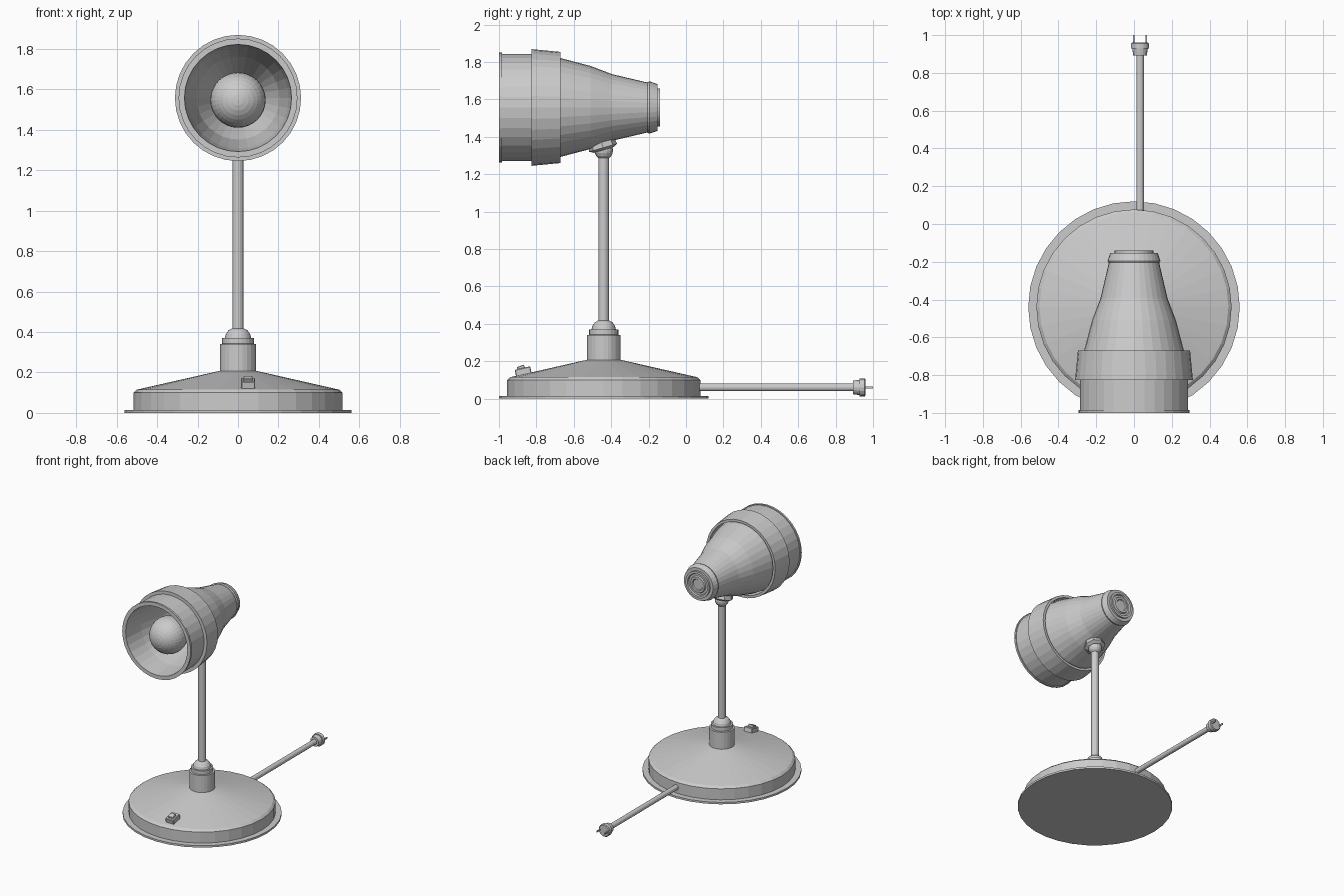
import bpy, bmesh, math
from mathutils import Matrix, Vector

if "Cube" in bpy.data.objects:
    bpy.data.objects.remove(bpy.data.objects["Cube"])

Y_AXIS = Matrix.Rotation(-math.pi / 2, 4, 'X')   # turns local +z into +y


def finish(name, bm, smooth=False):
    bmesh.ops.recalc_face_normals(bm, faces=bm.faces)
    me = bpy.data.meshes.new(name)
    bm.to_mesh(me)
    bm.free()
    ob = bpy.data.objects.new(name, me)
    bpy.context.collection.objects.link(ob)
    if smooth:
        me.polygons.foreach_set("use_smooth", [True] * len(me.polygons))
    return ob


def lathe(name, profile, mat=Matrix(), n=32, closed=False):
    """Spin (radius, height) points about local z; radius 0 closes to a pole."""
    bm = bmesh.new()
    rings = []
    for r, h in profile:
        k = 1 if r == 0 else n
        rings.append([bm.verts.new(mat @ Vector((
            r * math.cos(2 * math.pi * i / n), r * math.sin(2 * math.pi * i / n), h)))
            for i in range(k)])
    pairs = list(zip(rings, rings[1:]))
    if closed:
        pairs.append((rings[-1], rings[0]))
    for a, b in pairs:
        for i in range(n):
            j = (i + 1) % n
            face = []
            for v in (a[i % len(a)], a[j % len(a)], b[j % len(b)], b[i % len(b)]):
                if v not in face:
                    face.append(v)
            bm.faces.new(face)
    return finish(name, bm)


def box(name, loc, size, tilt=0.0, bevel=0.0):
    bm = bmesh.new()
    m = (Matrix.Translation(loc) @ Matrix.Rotation(tilt, 4, 'X')
         @ Matrix.Diagonal((*size, 1)))
    bmesh.ops.create_cube(bm, size=1, matrix=m)
    if bevel:
        bmesh.ops.bevel(bm, geom=bm.edges[:], offset=bevel, segments=1, affect='EDGES')
    return finish(name, bm)


def sphere(name, loc, r, u=32, v=16, axis=Matrix()):
    bm = bmesh.new()
    bmesh.ops.create_uvsphere(bm, u_segments=u, v_segments=v, radius=r,
                              matrix=Matrix.Translation(loc) @ axis)
    return finish(name, bm)


stand = Matrix.Translation((0, -0.44, 0))
head = Matrix.Translation((0, 0, 1.557)) @ Y_AXIS

# Weighted base with foot rim and shallow cone top
lathe("base", [(0, 0), (0.56, 0), (0.56, 0.015), (0.517, 0.015), (0.517, 0.1),
               (0.5, 0.115), (0.09, 0.208), (0, 0.208)], stand)

# Collar with step and dome, then the pole
lathe("collar", [(0, 0.19), (0.09, 0.19), (0.09, 0.34), (0.078, 0.342),
                 (0.078, 0.37), (0.065, 0.37), (0.06, 0.39), (0.047, 0.408),
                 (0.03, 0.418), (0, 0.42)], stand, 24)
lathe("pole", [(0, 0.4), (0.028, 0.4), (0.028, 1.31), (0, 1.31)], stand, 16)

# Swivel joint under the head
sphere("joint_ball", (0, -0.44, 1.328), 0.05, 16, 10)
joint = Matrix.Translation((0, -0.44, 1.33)) @ Matrix.Rotation(math.radians(16), 4, 'X')
lathe("joint_socket", [(0, 0), (0.055, 0), (0.078, 0.012), (0.065, 0.08), (0, 0.08)], joint, 8)

# Lamp shade: outer skin, rolled lip and inner reflector in one closed profile
lathe("shade", [(0, -0.2), (0.132, -0.2), (0.178, -0.395), (0.222, -0.51),
                (0.264, -0.67), (0.287, -0.82), (0.287, -0.985), (0.294, -0.985),
                (0.294, -1.0), (0.265, -1.0), (0.25, -0.83), (0.205, -0.6),
                (0.12, -0.42), (0, -0.42)], head)

# Raised band around the shade
lathe("shade_band", [(0.286, -0.825), (0.312, -0.825), (0.297, -0.67),
                     (0.278, -0.67), (0.278, -0.74), (0.27, -0.76)], head, closed=True)

# Rear cap with concentric steps
lathe("rear_cap", [(0, -0.21), (0.136, -0.205), (0.14, -0.195), (0.125, -0.153),
                   (0.102, -0.153), (0.102, -0.139), (0.085, -0.139), (0.08, -0.15),
                   (0.065, -0.15), (0.06, -0.139), (0.045, -0.139), (0.04, -0.146),
                   (0, -0.146)], head, 32)

# Bulb and its neck
sphere("bulb", (0, -0.85, 1.547), 0.137, 32, 16, Y_AXIS)
lathe("bulb_neck", [(0, -0.4), (0.065, -0.4), (0.065, -0.6), (0.1, -0.75), (0, -0.75)],
      Matrix.Translation((0, 0, 1.547)) @ Y_AXIS, 16)

# Rocker switch on the sloping front of the base
slope = math.radians(13)
box("switch_housing", (0.05, -0.87, 0.142), (0.07, 0.085, 0.045), slope, 0.004)
box("switch_rocker", (0.05, -0.882, 0.165), (0.045, 0.04, 0.022), slope + 0.15, 0.003)

# Cord, plug and two prongs
cord = Matrix.Translation((0.032, 0, 0.06)) @ Y_AXIS
lathe("cord", [(0, 0.04), (0.02, 0.04), (0.02, 0.91), (0, 0.91)], cord, 12)
lathe("plug", [(0, 0.893), (0.036, 0.893), (0.041, 0.928), (0.048, 0.928),
               (0.048, 0.955), (0.042, 0.96), (0, 0.96)], cord, 16)
for side, s in (("left", -1), ("right", 1)):
    box("prong_" + side, (0.032 + s * 0.033, 0.97, 0.06), (0.007, 0.06, 0.012))
